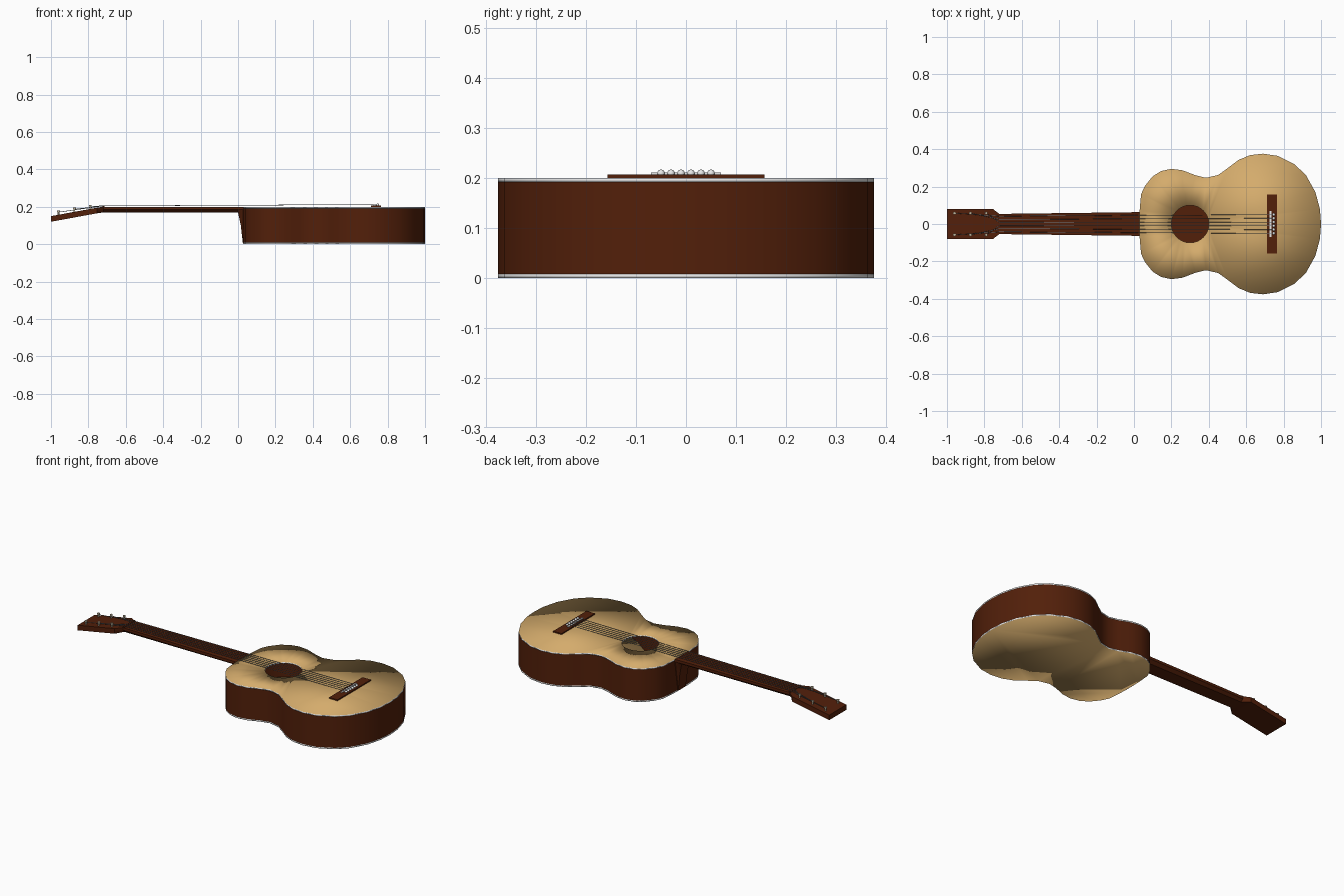
import bpy, bmesh, math
from mathutils import Vector, Matrix

cube = bpy.data.objects.get("Cube")
if cube:
    bpy.data.objects.remove(cube, do_unlink=True)


def material(name, rgb):
    m = bpy.data.materials.new(name)
    m.use_nodes = True
    m.diffuse_color = (*rgb, 1)
    m.node_tree.nodes["Principled BSDF"].inputs["Base Color"].default_value = (*rgb, 1)
    return m


SPRUCE = material("pale spruce", (0.66, 0.41, 0.15))
BROWN = material("red brown wood", (0.085, 0.014, 0.003))
WHITE = material("white binding", (0.8, 0.8, 0.8))
STEEL = material("string steel", (0.14, 0.18, 0.21))
BRASS = material("aged post metal", (0.55, 0.47, 0.34))


def finish(bm, name, mats, angle=35):
    bmesh.ops.recalc_face_normals(bm, faces=bm.faces[:])
    mesh = bpy.data.meshes.new(name)
    bm.to_mesh(mesh)
    bm.free()
    ob = bpy.data.objects.new(name, mesh)
    bpy.context.collection.objects.link(ob)
    for m in mats:
        mesh.materials.append(m)
    bpy.ops.object.select_all(action='DESELECT')
    ob.select_set(True)
    bpy.context.view_layer.objects.active = ob
    bpy.ops.object.shade_smooth_by_angle(angle=math.radians(angle))


def ring(bm, points, z):
    return [bm.verts.new((x, y, z)) for x, y in points]


def join_rings(bm, a, b, mat=0):
    for i in range(len(a)):
        j = (i + 1) % len(a)
        bm.faces.new((a[i], a[j], b[j], b[i])).material_index = mat


def box(name, x0, x1, half_y, z0, z1, mat):
    bm = bmesh.new()
    bmesh.ops.create_cube(bm, size=1)
    for v in bm.verts:
        v.co = ((x0 + x1) / 2 + v.co.x * (x1 - x0), v.co.y * 2 * half_y,
                (z0 + z1) / 2 + v.co.z * (z1 - z0))
    finish(bm, name, [mat])


def rod(name, points, radius, mat, sides=6):
    """Thin round bar through the given points."""
    bm = bmesh.new()
    for a, b in zip(points, points[1:]):
        a, b = Vector(a), Vector(b)
        d = b - a
        rot = d.to_track_quat('Z', 'Y').to_matrix().to_4x4()
        rot.translation = (a + b) / 2
        bmesh.ops.create_cone(bm, cap_ends=True, segments=sides, radius1=radius,
                              radius2=radius, depth=d.length, matrix=rot)
    finish(bm, name, [mat], 70)


# Body outline: one half mirrored
half = [(0.03, 0.07), (0.038, 0.16), (0.06, 0.205), (0.1, 0.255), (0.145, 0.283),
        (0.2, 0.295), (0.26, 0.287), (0.33, 0.26), (0.385, 0.247), (0.45, 0.262),
        (0.5, 0.298), (0.56, 0.343), (0.62, 0.368), (0.69, 0.376), (0.77, 0.364),
        (0.86, 0.318), (0.92, 0.26), (0.97, 0.17), (0.994, 0.08)]
outline = half + [(1.0, 0)] + [(x, -y) for x, y in reversed(half)]
circle = [(0.3 + 0.1 * math.cos(a), 0.1 * math.sin(a))
          for a in (math.tau * i / 32 for i in range(32))]


def plate(name, z0, z1, loops):
    """Soft-edged board with white rims; the first loop is the outside, others are holes."""
    bm = bmesh.new()
    lows = [ring(bm, loop, z0) for loop in loops]
    tops = [ring(bm, loop, z1) for loop in loops]
    for low, top in zip(lows, tops):
        join_rings(bm, low, top, 1)
    for level in (lows, tops):
        rim = [bm.edges.get((r[i], r[i - 1])) for r in level for i in range(len(r))]
        bmesh.ops.triangle_fill(bm, edges=rim, use_beauty=True)
    finish(bm, name, [SPRUCE, WHITE], 180)


# Hollow body: soundboard with hole, back board, bent sides, disc under the hole
plate("soundboard", 0.192, 0.2, [outline, circle])
plate("back_board", 0.0, 0.008, [outline])
bm = bmesh.new()
join_rings(bm, ring(bm, outline, 0.008), ring(bm, outline, 0.192))
finish(bm, "body_sides", [BROWN])
bm = bmesh.new()
low, top = ring(bm, circle, 0.007), ring(bm, circle, 0.011)
join_rings(bm, low, top)
bm.faces.new(low)
bm.faces.new(top)
finish(bm, "inner_disc", [BROWN])

# Neck, heel and tilted headstock: x, half width, top, bottom, underside width ratio
sections = [(-1.0, 0.081, 0.15, 0.12, 1.0), (-0.755, 0.081, 0.195, 0.165, 1.0),
            (-0.72, 0.054, 0.2, 0.17, 0.75), (0.0, 0.063, 0.2, 0.17, 0.65),
            (0.015, 0.063, 0.2, 0.1, 0.6), (0.026, 0.063, 0.2, 0.003, 0.55),
            (0.045, 0.063, 0.199, 0.003, 0.55)]
bm = bmesh.new()
loops = []
for x, w, top, low, k in sections:
    mid = top - 0.015
    loops.append([bm.verts.new((x, y, z)) for y, z in
                  ((w, top), (w, mid), (w * k, low), (-w * k, low), (-w, mid), (-w, top))])
for a, b in zip(loops, loops[1:]):
    join_rings(bm, a, b)
bm.faces.new(loops[0])
bm.faces.new(loops[-1])
finish(bm, "neck", [BROWN], 25)
box("nut", -0.725, -0.713, 0.053, 0.198, 0.204, BROWN)

# Bridge, saddle and pins
box("bridge", 0.71, 0.765, 0.157, 0.199, 0.207, BROWN)
box("saddle", 0.724, 0.734, 0.07, 0.206, 0.211, WHITE)
bm = bmesh.new()
for i in range(6):
    bmesh.ops.create_uvsphere(bm, u_segments=12, v_segments=8, radius=0.008,
                              matrix=Matrix.Translation((0.747, -0.05 + 0.02 * i, 0.209)))
finish(bm, "bridge_pins", [WHITE], 60)

# Tuning posts with one string running from each to the bridge
for i in range(6):
    side = -1 if i < 3 else 1
    slot = i if i < 3 else 5 - i
    px = -0.79 - 0.085 * (2 - slot)
    py = side * 0.058
    deck = 0.195 + (px + 0.755) * 0.184
    rod(f"tuning_post_{i + 1}", [(px, py, deck - 0.005), (px, py, deck + 0.02)], 0.005, BRASS, 10)
    rod(f"post_cap_{i + 1}", [(px, py, deck + 0.016), (px, py, deck + 0.022)], 0.008, BRASS, 10)
    spread = (i - 2.5) / 2.5
    rod(f"string_{i + 1}", [(px, py, deck + 0.014), (-0.719, 0.042 * spread, 0.205),
                            (0.729, 0.05 * spread, 0.212), (0.747, 0.05 * spread, 0.209)],
        0.0014, STEEL)
